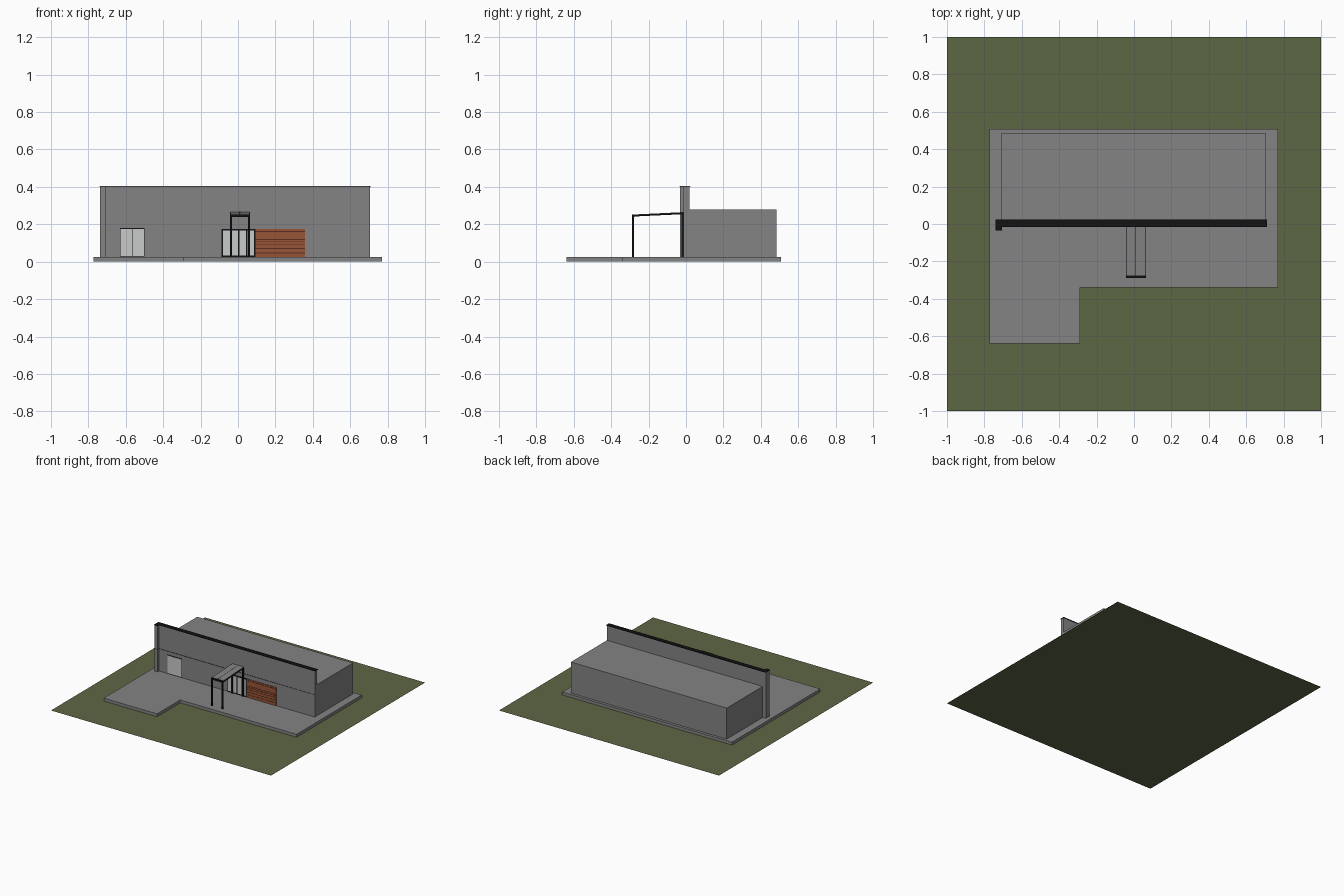
import bpy, bmesh

if "Cube" in bpy.data.objects:
    bpy.data.objects.remove(bpy.data.objects["Cube"])


def material(name, rgb):
    m = bpy.data.materials.new(name)
    m.diffuse_color = (*rgb, 1.0)
    m.use_nodes = True
    m.node_tree.nodes["Principled BSDF"].inputs["Base Color"].default_value = m.diffuse_color
    return m


CONCRETE = material("concrete grey", (0.23, 0.23, 0.23))
GRASS = material("grass green", (0.11, 0.135, 0.06))
BLACK = material("black metal", (0.006, 0.006, 0.006))
GLASS = material("pale glass", (0.58, 0.59, 0.59))
WOOD = material("brown wood", (0.31, 0.09, 0.038))
DARK_WOOD = material("dark wood", (0.10, 0.025, 0.012))


def prism(name, outline, z0, z1, mat):
    """Extrude a flat outline from z0 up to z1 (flat sheet when equal)."""
    bm = bmesh.new()
    face = bm.faces.new([bm.verts.new((x, y, z0)) for x, y in outline])
    if z1 > z0:
        ext = bmesh.ops.extrude_face_region(bm, geom=[face])
        top = [v for v in ext["geom"] if isinstance(v, bmesh.types.BMVert)]
        bmesh.ops.translate(bm, verts=top, vec=(0, 0, z1 - z0))
        bmesh.ops.recalc_face_normals(bm, faces=bm.faces)
    mesh = bpy.data.meshes.new(name)
    bm.to_mesh(mesh)
    bm.free()
    mesh.materials.append(mat)
    ob = bpy.data.objects.new(name, mesh)
    bpy.context.collection.objects.link(ob)
    return ob


def box(name, x, y, z, mat):
    return prism(name, [(x[0], y[0]), (x[1], y[0]), (x[1], y[1]), (x[0], y[1])],
                 z[0], z[1], mat)


def sloped(name, x, y, z, mat, rise):
    """Box whose back end is lifted by rise."""
    ob = box(name, x, y, z, mat)
    for v in ob.data.vertices:
        if v.co.y > (y[0] + y[1]) / 2:
            v.co.z += rise
    return ob


BASE = 0.025
WALL = -0.012  # front plane of the facade

# Lawn and L-shaped paving
box("lawn", (-1, 1), (-1, 1), (0, 0), GRASS)
prism("paving", [(-0.772, -0.64), (-0.288, -0.64), (-0.288, -0.34),
                 (0.77, -0.34), (0.77, 0.507), (-0.772, 0.507)], 0.001, BASE, CONCRETE)

# Building volume and tall front wall
box("main_building", (-0.71, 0.706), (0.0, 0.485), (BASE, 0.28), CONCRETE)
box("front_wall", (-0.71, 0.36), (WALL, 0.018), (BASE, 0.402), CONCRETE)
box("front_wall_right", (0.36, 0.707), (WALL - 0.001, 0.018), (BASE, 0.402), CONCRETE)
box("corner_column", (-0.738, -0.708), (-0.033, 0.018), (BASE, 0.402), CONCRETE)

# Black coping and thin joint strip
box("wall_coping", (-0.74, 0.711), (-0.015, 0.023), (0.402, 0.406), BLACK)
box("column_coping", (-0.74, -0.706), (-0.035, -0.015), (0.402, 0.406), BLACK)
box("joint_strip", (-0.71, 0.708), (WALL - 0.003, WALL + 0.002), (0.2085, 0.2095), BLACK)
box("column_joint_strip", (-0.739, -0.707), (-0.035, -0.03), (0.2085, 0.2095), BLACK)


def glazing(name, x0, x1, z0, z1, panes, bar):
    """Black backing plate with pale panes in front."""
    box(name + "_frame", (x0, x1), (WALL - 0.003, WALL + 0.001), (z0, z1), BLACK)
    step = (x1 - x0 - bar) / panes
    for i in range(panes):
        a = x0 + bar + i * step
        box(f"{name}_pane_{i + 1}", (a, a + step - bar), (WALL - 0.005, WALL - 0.002),
            (z0 + bar, z1 - bar), GLASS)


glazing("window", -0.632, -0.499, 0.027, 0.18, 2, 0.004)
glazing("entrance_door", -0.087, 0.094, BASE, 0.176, 4, 0.008)

# Wooden cladding with dark gaps between boards
box("wood_cladding", (0.094, 0.357), (WALL - 0.004, WALL + 0.001), (BASE, 0.175), WOOD)
for i, z in enumerate((0.045, 0.067, 0.088, 0.104, 0.117, 0.16)):
    box(f"board_gap_{i + 1}", (0.094, 0.357), (WALL - 0.005, WALL - 0.003),
        (z, z + 0.005), DARK_WOOD)

# Entrance canopy: posts, cross beams, sloped side rails and two roof panels
LEFT, RIGHT, FRONT, BACK = -0.044, 0.065, -0.29, -0.014
for side, x0 in (("left", LEFT), ("right", RIGHT - 0.011)):
    xs = (x0, x0 + 0.011)
    box(f"front_post_{side}", xs, (FRONT, FRONT + 0.011), (BASE, 0.242), BLACK)
    box(f"back_post_{side}", xs, (BACK - 0.011, BACK), (BASE, 0.255), BLACK)
    sloped(f"canopy_rail_{side}", xs, (FRONT, BACK), (0.241, 0.2495), BLACK, 0.013)
box("canopy_front_beam", (LEFT, RIGHT), (FRONT, FRONT + 0.015), (0.24, 0.252), BLACK)
box("canopy_back_beam", (LEFT, RIGHT), (BACK - 0.011, BACK), (0.25, 0.262), BLACK)
sloped("canopy_middle_rail", (0.008, 0.013), (FRONT, BACK), (0.243, 0.2515), BLACK, 0.013)
sloped("canopy_panel_left", (LEFT + 0.003, 0.009), (FRONT + 0.015, BACK),
       (0.248, 0.2525), CONCRETE, 0.0125)
sloped("canopy_panel_right", (0.012, RIGHT - 0.003), (FRONT + 0.015, BACK),
       (0.248, 0.2525), CONCRETE, 0.0125)
